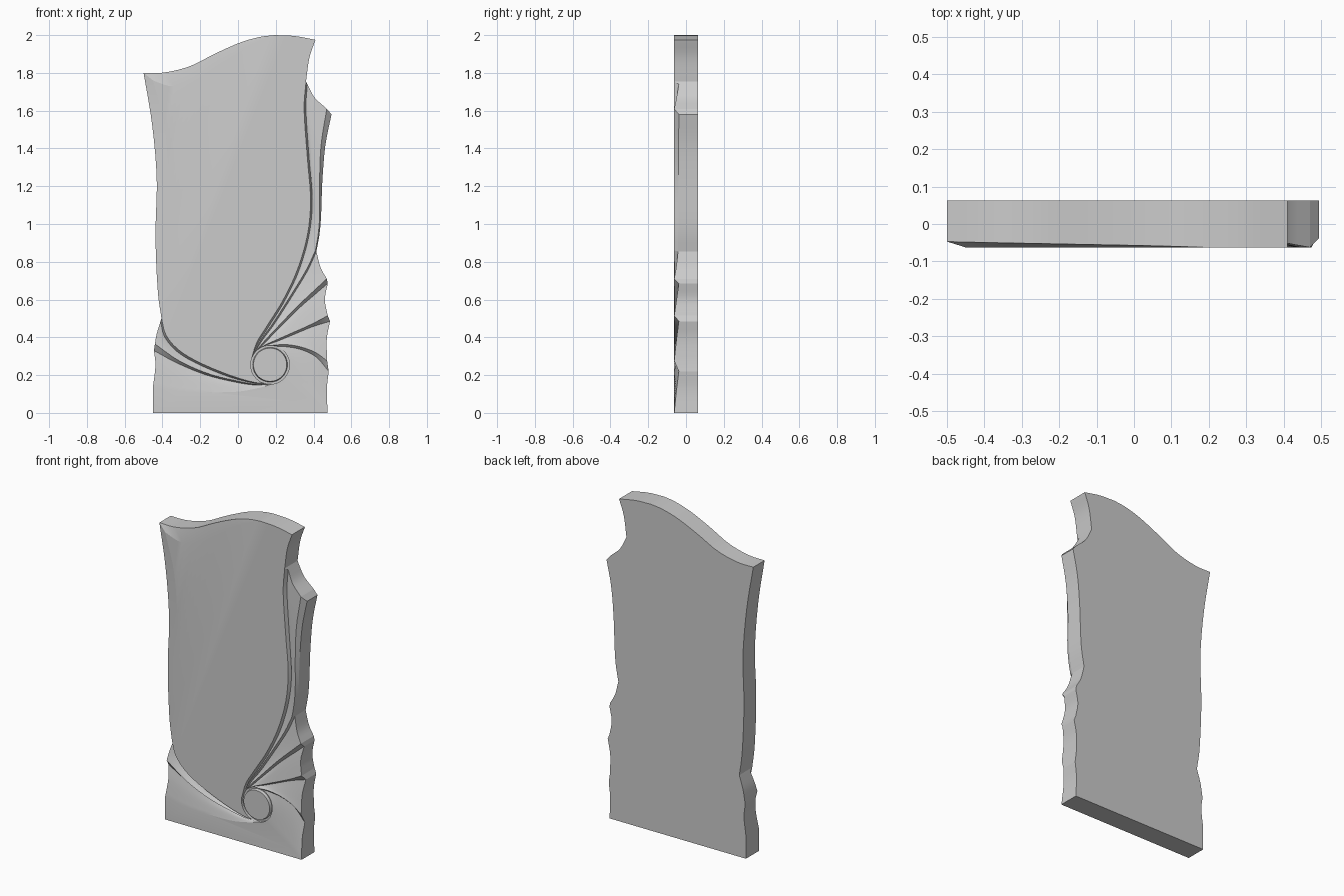
import bpy, bmesh, math
from mathutils import Vector

if "Cube" in bpy.data.objects:
    bpy.data.objects.remove(bpy.data.objects["Cube"])

HI, LO, BACK, N = 0.0625, 0.038, 0.0625, 20   # ridge / valley heights, back depth, samples
CX, CZ, R = 0.17, 0.255, 0.103                # scroll eye
bm = bmesh.new()


def circ(a):
    return (CX + R * math.cos(math.radians(a)), CZ + R * math.sin(math.radians(a)))


def spl(pts, d0, d1, n=N):
    """Smooth curve through (x, z) points; relief height runs d0 -> d1."""
    p = [Vector(q) for q in pts]
    p = [2 * p[0] - p[1]] + p + [2 * p[-1] - p[-2]]
    out = []
    for i in range(n):
        f = i / (n - 1)
        u = f * (len(p) - 3)
        k = min(int(u), len(p) - 4)
        t = u - k
        a, b, c, d = p[k:k + 4]
        v = 0.5 * (2 * b + (c - a) * t + (2 * a - 5 * b + 4 * c - d) * t * t
                   + (3 * b - a - 3 * c + d) * t ** 3)
        out.append(Vector((v.x, -(d0 + (d1 - d0) * f), v.y)))
    return out


def arc(a0, a1, d0, d1, n=9):
    out = []
    for i in range(n):
        f = i / (n - 1)
        x, z = circ(a0 + (a1 - a0) * f)
        out.append(Vector((x, -(d0 + (d1 - d0) * f), z)))
    return out


def face(pts):
    bm.faces.new([bm.verts.new(p) for p in pts])


def loft(a, b):
    for i in range(len(a) - 1):
        face([a[i], a[i + 1], b[i + 1], b[i]])


def patch(a, b, outer, inner):
    """Coons patch between curves a and b, closed by outer and inner arcs."""
    n, m = len(a) - 1, len(outer) - 1
    rows = []
    for j in range(m + 1):
        v = j / m
        row = []
        for i in range(n + 1):
            u = i / n
            bil = ((1 - u) * (1 - v) * a[0] + u * (1 - v) * a[-1]
                   + (1 - u) * v * b[0] + u * v * b[-1])
            row.append((1 - v) * a[i] + v * b[i] + (1 - u) * outer[j] + u * inner[j] - bil)
        rows.append(row)
    for r, s in zip(rows, rows[1:]):
        loft(r, s)


# carved curves, each from the outline in to the scroll eye
RH, RL = 0.060, 0.052
M = 2 * N - 1
c0 = spl([(.36, 1.755), (.35, 1.6), (.368, 1.34), (.384, 1.13), (.368, .945), (.315, .76),
          (.24, .60), (.156, .465), (.098, .37), circ(170)], HI, HI, M)
c0l = spl([(.367, 1.74), (.36, 1.6), (.377, 1.34), (.393, 1.13), (.377, .945), (.324, .757),
           (.248, .595), (.165, .46), (.107, .372), circ(164)], LO, RL, M)
c1a = spl([(.47, 1.61), (.44, 1.42), (.432, 1.235), (.432, 1.05), (.425, .95), (.41, .86)], HI, HI)
c1b = spl([(.41, .86), (.36, .755), (.275, .615), (.185, .475), (.12, .385), circ(157)], HI, RH)
c1la = spl([(.495, 1.58), (.463, 1.42), (.447, 1.235), (.44, 1.05), (.432, .95), (.415, .855)], LO, .042)
c1lb = spl([(.415, .855), (.367, .75), (.282, .61), (.192, .47), (.127, .382), circ(152)], .042, RL)
c2 = spl([(.47, .71), (.40, .645), (.31, .56), (.205, .45), (.135, .375), circ(144)], HI, RH)
c2l = spl([(.475, .685), (.405, .625), (.317, .548), (.212, .443), (.143, .372), circ(138)], LO, RL)
c3 = spl([(.475, .515), (.39, .47), (.29, .425), (.20, .385), (.15, .363), circ(122)], HI, RH)
c3l = spl([(.487, .485), (.392, .455), (.295, .415), (.205, .378), (.16, .363), circ(112)], LO, RL)
c4 = spl([(.472, .275), (.41, .32), (.33, .35), (.25, .362), circ(85)], HI, RH)
c4l = spl([(.48, .22), (.415, .295), (.335, .335), (.255, .35), circ(72)], LO, RL)
base_r = spl([(.475, 0), circ(-45)], HI, HI)
base_l = spl([(-.45, .14), (-.31, .115), (-.04, .11), (.10, .13), circ(-85)], HI, HI)
l1 = spl([(-.44, .365), (-.31, .275), (-.155, .207), (0, .168), (.09, .152), circ(262)], HI, RH)
l1l = spl([(-.445, .33), (-.315, .26), (-.16, .198), (0, .16), (.09, .148), circ(267)], LO, RL)
l0 = spl([(-.405, .5), (-.38, .41), (-.31, .33), (-.2, .265), (-.045, .2), (.08, .163), circ(252)], HI, HI)
l0l = spl([(-.41, .485), (-.387, .4), (-.317, .32), (-.205, .255), (-.05, .192), (.08, .158), circ(257)], LO, RL)

# outline pieces
top = spl([(-.5, 1.8), (-.39, 1.802), (-.255, 1.835), (-.125, 1.9), (.01, 1.96), (.115, 1.99), (.195, 2.0)], .047, HI)
top_r = spl([(.195, 2.0), (.3, 1.995), (.41, 1.975)], HI, HI)
neck = spl([(.41, 1.975), (.378, 1.88), (.36, 1.755)], HI, HI)
o1 = spl([(.367, 1.74), (.405, 1.67), (.47, 1.61)], LO, HI, 9)
o2 = spl([(.415, .855), (.437, .77), (.47, .71)], .042, HI, 9)
o3 = spl([(.475, .685), (.46, .6), (.475, .515)], LO, HI, 9)
o4 = spl([(.487, .485), (.47, .39), (.472, .275)], LO, HI, 9)
o5 = spl([(.48, .22), (.47, .12), (.475, 0)], LO, HI, 9)
o6 = spl([(-.45, .14), (-.437, .25), (-.445, .33)], HI, LO, 9)
o7 = spl([(-.44, .365), (-.43, .42), (-.41, .485)], HI, LO, 9)
left = spl([(-.405, .5), (-.425, .65), (-.437, .94), (-.43, 1.235), (-.455, 1.53), (-.5, 1.8)], HI, .047)

# top and left bevels around the main panel
top_in = spl([(-.45, 1.76), (-.36, 1.73), (-.27, 1.74), (-.15, 1.8), (0, 1.905), (.1, 1.965), (.195, 2.0)], HI, HI)
left_in = spl([(-.405, .5), (-.405, .65), (-.385, .94), (-.368, 1.235), (-.39, 1.53), (-.45, 1.76)], HI, HI)
loft(top, top_in)
loft(left, left_in)

# flat main panel and flat base
face(top_in + top_r[1:] + neck[1:] + c0[1:] + arc(170, 252, HI, HI)[1:] + l0[::-1][1:] + left_in[1:-1])
face(base_l + arc(-85, -45, HI, HI)[1:] + base_r[::-1][1:] + [Vector((-.45, -HI, 0))])

# steep steps between petals
for a, b in ((c0, c0l), (c1a, c1la), (c1b, c1lb), (c2, c2l), (c3, c3l), (c4, c4l), (l0, l0l), (l1, l1l)):
    loft(a, b)

# petals and the sloping base sides
patch(c0l, c1a + c1b[1:], o1, arc(164, 157, RL, RH))
patch(c1lb, c2, o2, arc(152, 144, RL, RH))
patch(c2l, c3, o3, arc(138, 122, RL, RH))
patch(c3l, c4, o4, arc(112, 85, RL, RH))
patch(c4l, base_r, o5, arc(72, -45, RL, HI))
patch(base_l, l1l, o6, arc(-85, -93, HI, RL))
patch(l1, l0l, o7, arc(262, 257, RH, RL))

# side walls and back
ring = []
for seg in (top, top_r, neck, o1, c1la, o2, o3, o4, o5, [Vector((-.45, -HI, 0))], o6, o7, left):
    for p in seg:
        if not ring or (p - ring[-1]).length > 1e-5:
            ring.append(p)
if (ring[0] - ring[-1]).length < 1e-5:
    ring.pop()
rear = [Vector((p.x, BACK, p.z)) for p in ring]
loft(ring + ring[:1], rear + rear[:1])
face(rear)
bmesh.ops.remove_doubles(bm, verts=bm.verts, dist=1e-5)

# wall of the groove around the scroll eye
rim = [e for e in bm.edges if e.is_boundary and all(
    math.hypot(v.co.x - CX, v.co.z - CZ) < R + 0.002 for v in e.verts)]
ext = bmesh.ops.extrude_edge_only(bm, edges=rim)["geom"]
for v in ext:
    if isinstance(v, bmesh.types.BMVert):
        v.co.y = -0.045
bmesh.ops.recalc_face_normals(bm, faces=bm.faces)


def finish(name, b):
    me = bpy.data.meshes.new(name)
    b.to_mesh(me)
    b.free()
    ob = bpy.data.objects.new(name, me)
    bpy.context.collection.objects.link(ob)
    bpy.ops.object.select_all(action='DESELECT')
    ob.select_set(True)
    bpy.context.view_layer.objects.active = ob
    bpy.ops.object.shade_smooth_by_angle(angle=math.radians(9))


finish("carved_slab", bm)

# round scroll eye with its groove floor
bm = bmesh.new()
S = 48
rings = [[Vector((CX + r * math.cos(2 * math.pi * i / S), -d, CZ + r * math.sin(2 * math.pi * i / S)))
          for i in range(S + 1)] for r, d in ((.088, HI), (.092, .046), (.105, .046), (.105, .03))]
for a, b in zip(rings, rings[1:]):
    loft(a, b)
face(rings[0][:-1])
face(rings[-1][:-1])
bmesh.ops.remove_doubles(bm, verts=bm.verts, dist=1e-5)
bmesh.ops.recalc_face_normals(bm, faces=bm.faces)
finish("scroll_eye", bm)
